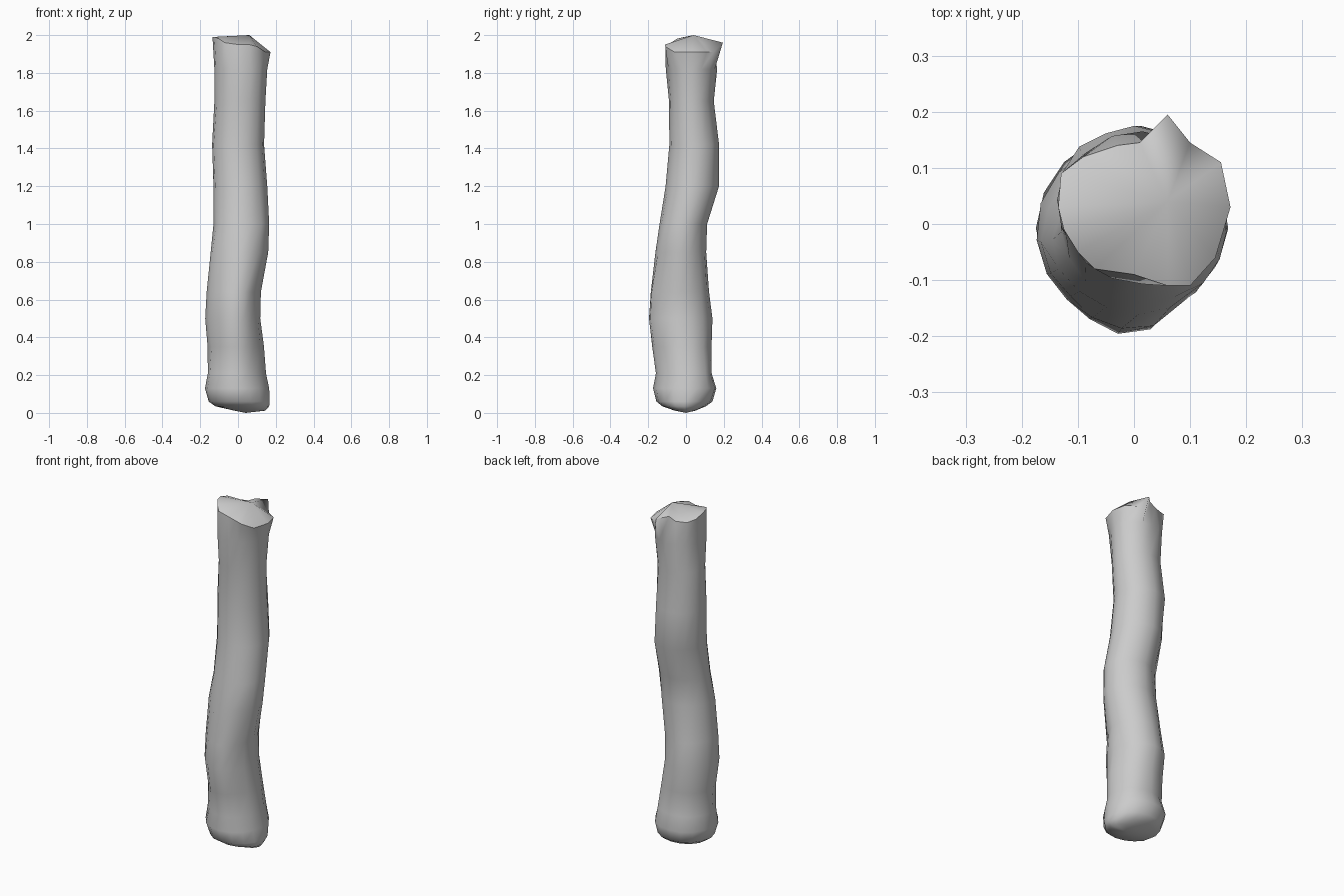
import bpy, bmesh, math, random

random.seed(4)
N = 16

# outline of the log: height, left x, right x, front y, back y
RINGS = [
    (0.012, -0.02, 0.145, -0.06, 0.05),
    (0.035, -0.12, 0.165, -0.125, 0.105),
    (0.06, -0.155, 0.168, -0.157, 0.14),
    (0.13, -0.175, 0.165, -0.175, 0.16),
    (0.21, -0.160, 0.148, -0.160, 0.135),
    (0.35, -0.162, 0.138, -0.180, 0.135),
    (0.50, -0.175, 0.118, -0.197, 0.140),
    (0.64, -0.167, 0.122, -0.187, 0.122),
    (0.85, -0.145, 0.160, -0.162, 0.107),
    (1.00, -0.130, 0.165, -0.140, 0.112),
    (1.20, -0.130, 0.155, -0.108, 0.175),
    (1.42, -0.137, 0.138, -0.088, 0.175),
    (1.65, -0.125, 0.145, -0.090, 0.147),
    (1.82, -0.125, 0.155, -0.107, 0.165),
]

# ragged broken rim, anticlockwise from +x
RIM = [
    (0.172, 0.03, 1.91), (0.155, 0.11, 1.91), (0.10, 0.145, 1.91), (0.06, 0.195, 1.96),
    (0.01, 0.145, 1.97), (-0.03, 0.14, 1.95), (-0.09, 0.12, 1.95), (-0.13, 0.09, 1.97),
    (-0.135, 0.03, 1.99), (-0.125, -0.01, 1.99), (-0.10, -0.05, 1.98), (-0.07, -0.08, 1.96),
    (0.0, -0.09, 1.95), (0.06, -0.11, 1.95), (0.10, -0.11, 1.94), (0.145, -0.06, 1.91),
]

# dents and bumps (negative depth): angle in degrees, height, angular width, height spread, depth
DENTS = [(-45, 0.3, 25, 0.2, 0.10), (-35, 0.68, 22, 0.12, 0.08),
         (-135, 0.5, 28, 0.25, 0.13), (135, 1.1, 25, 0.2, 0.06),
         (45, 0.22, 25, 0.1, -0.10), (-70, 0.5, 12, 0.2, -0.06)]


def dent(a, z):
    f = 1.0
    for deg, dz, wa, wz, depth in DENTS:
        d = (math.degrees(a) - deg + 180) % 360 - 180
        f -= depth * math.exp(-(d / wa) ** 2 - ((z - dz) / wz) ** 2)
    return f


bm = bmesh.new()
loops = []
for z, x0, x1, y0, y1 in RINGS:
    ring = []
    for k in range(N):
        a = 2 * math.pi * k / N
        f = dent(a, z) * (1 if k % 4 == 0 else random.uniform(0.97, 1.02))
        ring.append(bm.verts.new(((x0 + x1) / 2 + (x1 - x0) / 2 * math.cos(a) * f,
                                  (y0 + y1) / 2 + (y1 - y0) / 2 * math.sin(a) * f, z)))
    loops.append(ring)
loops.append([bm.verts.new(p) for p in RIM])

# bark walls
for lo, hi in zip(loops, loops[1:]):
    for k in range(N):
        j = (k + 1) % N
        bm.faces.new((lo[k], lo[j], hi[j], hi[k]))

# bottom cap and broken top with a ridge running to the left rim
bottom = bm.verts.new((0.04, 0, 0))
top = bm.verts.new((0.06, 0.04, 2.0))
for k in range(N):
    j = (k + 1) % N
    bm.faces.new((bottom, loops[0][j], loops[0][k]))
    bm.faces.new((top, loops[-1][k], loops[-1][j]))
bmesh.ops.recalc_face_normals(bm, faces=bm.faces)

mesh = bpy.data.meshes.new("log")
bm.to_mesh(mesh)
bm.free()
log = bpy.data.objects.new("log", mesh)
bpy.context.collection.objects.link(log)
bpy.context.view_layer.objects.active = log
log.select_set(True)
bpy.ops.object.shade_smooth_by_angle(angle=math.radians(60))
